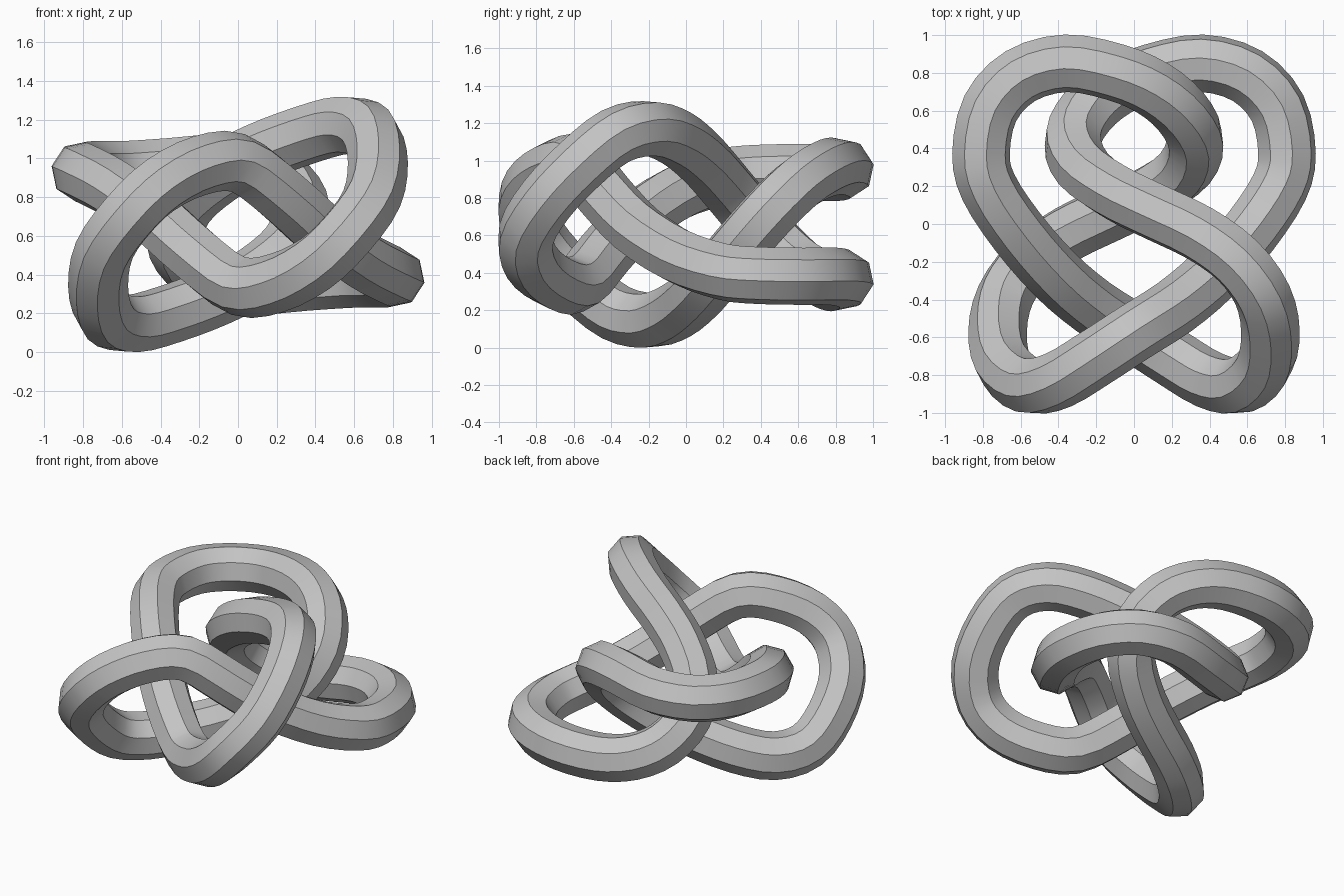
import bpy
import math
from mathutils import Vector

cube = bpy.data.objects.get("Cube")
if cube:
    bpy.data.objects.remove(cube, do_unlink=True)

HEIGHT = 1.325
RADIUS = 0.155

# Centre line of half the knot; the other half is a half turn about the y axis
half = [Vector(p) for p in (
    (0, -.57, .98), (.22, -.43, .82), (.42, -.26, .64), (.62, -.03, .49),
    (.77, .2, .41), (.81, .38, .39), (.76, .62, .385), (.6, .79, .385),
    (.36, .857, .37), (.1, .81, .35), (-.1, .725, .375), (-.25, .6, .455),
    (-.325, .45, .6), (-.27, .3, .77), (-.1, .175, .92), (.1, .075, 1.03),
    (.35, -.045, 1.125), (.55, -.19, 1.175), (.68, -.37, 1.135), (.722, -.56, .985),
    (.69, -.74, .795), (.56, -.848, .61), (.4, -.82, .46), (.2, -.7, .36))]
path = half + [Vector((-p.x, p.y, HEIGHT - p.z)) for p in half]

# Closed eight-sided tube along the centre line
curve = bpy.data.curves.new("knot_path", "CURVE")
curve.dimensions = "3D"
curve.resolution_u = 3
curve.bevel_depth = RADIUS
curve.bevel_resolution = 2
spline = curve.splines.new("BEZIER")
spline.bezier_points.add(len(path) - 1)
spline.use_cyclic_u = True
for i, point in enumerate(spline.bezier_points):
    tangent = (path[(i + 1) % len(path)] - path[i - 1]) / 6
    point.handle_left_type = point.handle_right_type = "FREE"
    point.co = path[i]
    point.handle_left = path[i] - tangent
    point.handle_right = path[i] + tangent
helper = bpy.data.objects.new("knot_path", curve)
bpy.context.collection.objects.link(helper)
depsgraph = bpy.context.evaluated_depsgraph_get()
mesh = bpy.data.meshes.new_from_object(helper.evaluated_get(depsgraph))
bpy.data.objects.remove(helper, do_unlink=True)

# Centre the tube on the ground
lows = Vector([min(v.co[a] for v in mesh.vertices) for a in range(3)])
highs = Vector([max(v.co[a] for v in mesh.vertices) for a in range(3)])
base = (lows + highs) / 2
base.z = lows.z
for v in mesh.vertices:
    v.co -= base

# Grey finish
grey = bpy.data.materials.new("plain_grey")
grey.use_nodes = True
colour = (.55, .55, .55, 1)
grey.diffuse_color = colour
grey.node_tree.nodes["Principled BSDF"].inputs["Base Color"].default_value = colour
mesh.materials.clear()
mesh.materials.append(grey)

# Straight ridges stay crisp, bends stay smooth
knot = bpy.data.objects.new("knot_tube", mesh)
bpy.context.collection.objects.link(knot)
bpy.context.view_layer.objects.active = knot
knot.select_set(True)
bpy.ops.object.shade_smooth_by_angle(angle=math.radians(44.5))
